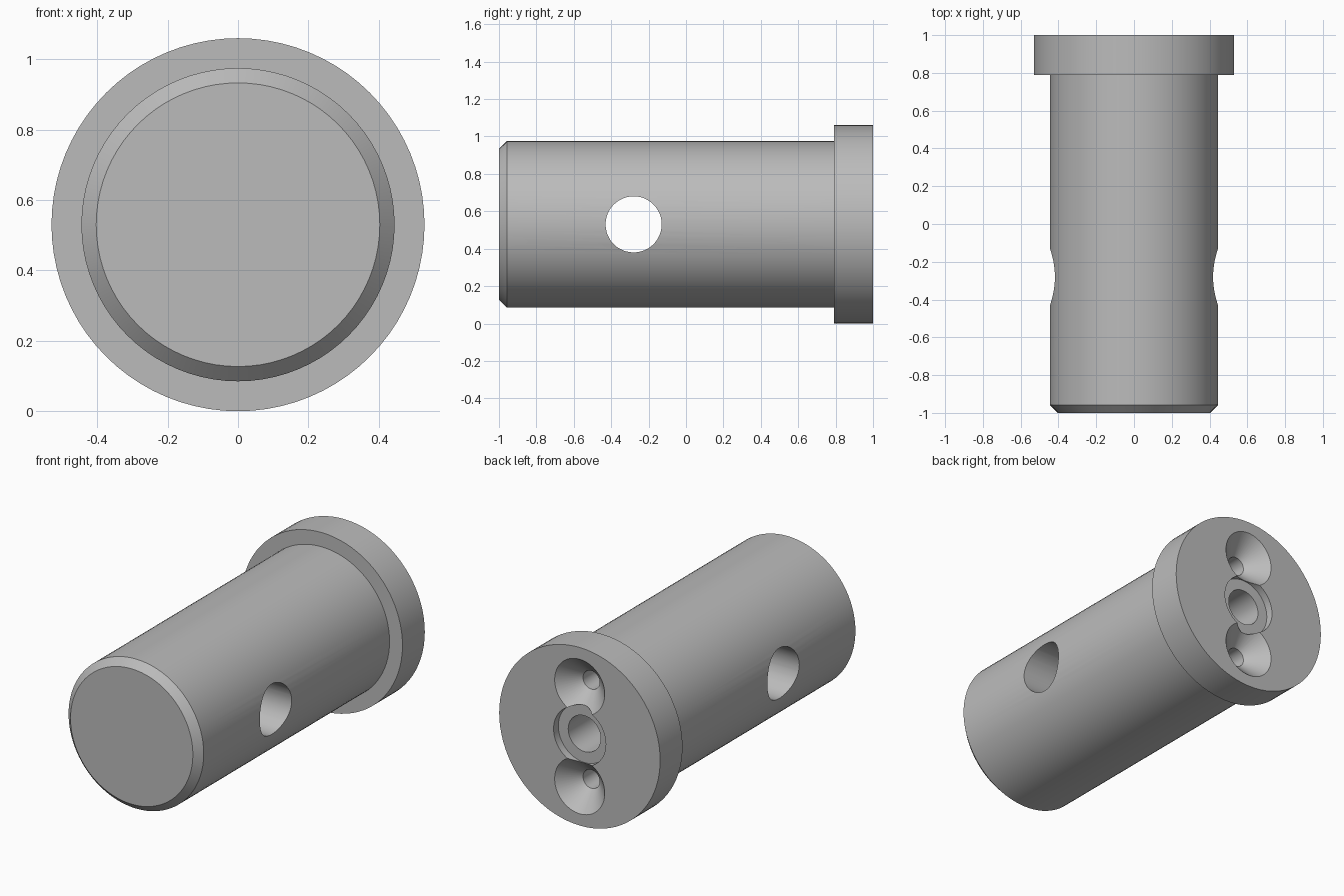
import bpy, bmesh, math
from mathutils import Matrix, Vector

if "Cube" in bpy.data.objects:
    bpy.data.objects.remove(bpy.data.objects["Cube"], do_unlink=True)

FLANGE_R, SHAFT_R, AXIS_Z = 0.53, 0.445, 0.53

steel = bpy.data.materials.new("plain grey steel")
steel.use_nodes = True
grey = (0.5, 0.5, 0.5, 1)
steel.diffuse_color = grey
steel.node_tree.nodes["Principled BSDF"].inputs["Base Color"].default_value = grey


def lathe(name, profile, z, segments):
    """Solid turned about the y direction from (radius, y) points."""
    bm = bmesh.new()
    rings = []
    for r, y in profile:
        ring = []
        for i in range(segments):
            a = math.tau * i / segments
            ring.append(bm.verts.new((r * math.sin(a), y, z + r * math.cos(a))))
        rings.append(ring)
    for a, b in zip(rings, rings[1:]):
        for i in range(segments):
            j = (i + 1) % segments
            bm.faces.new((a[i], a[j], b[j], b[i]))
    bm.faces.new(rings[0])
    bm.faces.new(rings[-1])
    bmesh.ops.recalc_face_normals(bm, faces=bm.faces)
    mesh = bpy.data.meshes.new(name)
    bm.to_mesh(mesh)
    bm.free()
    mesh.materials.append(steel)
    obj = bpy.data.objects.new(name, mesh)
    bpy.context.collection.objects.link(obj)
    return obj


# Flanged pin with a chamfered nose
pin = lathe("flanged_pin", [
    (SHAFT_R - 0.042, -1), (SHAFT_R, -0.958), (SHAFT_R, 0.79),
    (FLANGE_R, 0.79), (FLANGE_R, 1)], AXIS_Z, 80)

# Counterbored centre hole
cutters = [lathe("centre_bore_cutter", [
    (0.107, 0.7), (0.107, 0.955), (0.172, 0.955), (0.172, 1.05)], AXIS_Z, 48)]

# Countersunk screw holes above and below it
for side in (-1, 1):
    cutters.append(lathe("countersink_cutter", [
        (0.055, 0.6), (0.055, 0.89), (0.165, 1), (0.165, 1.05)],
        AXIS_Z + side * 0.295, 48))

# Cross hole through the shaft
cross = lathe("cross_hole_cutter", [(0.15, -0.7), (0.15, 0.7)], 0, 48)
cross.data.transform(Matrix.Translation(Vector((0, -0.28, AXIS_Z)))
                     @ Matrix.Rotation(math.pi / 2, 4, "Z"))
cutters.append(cross)

# Cut the holes and discard the cutters
bpy.ops.object.select_all(action="DESELECT")
bpy.context.view_layer.objects.active = pin
pin.select_set(True)
for cutter in cutters:
    cutter.hide_render = True
    cut = pin.modifiers.new("cut", "BOOLEAN")
    cut.operation = "DIFFERENCE"
    cut.solver = "EXACT"
    cut.object = cutter
    bpy.ops.object.modifier_apply(modifier=cut.name)
    bpy.data.objects.remove(cutter, do_unlink=True)

bpy.ops.object.shade_smooth_by_angle(angle=math.radians(30))
